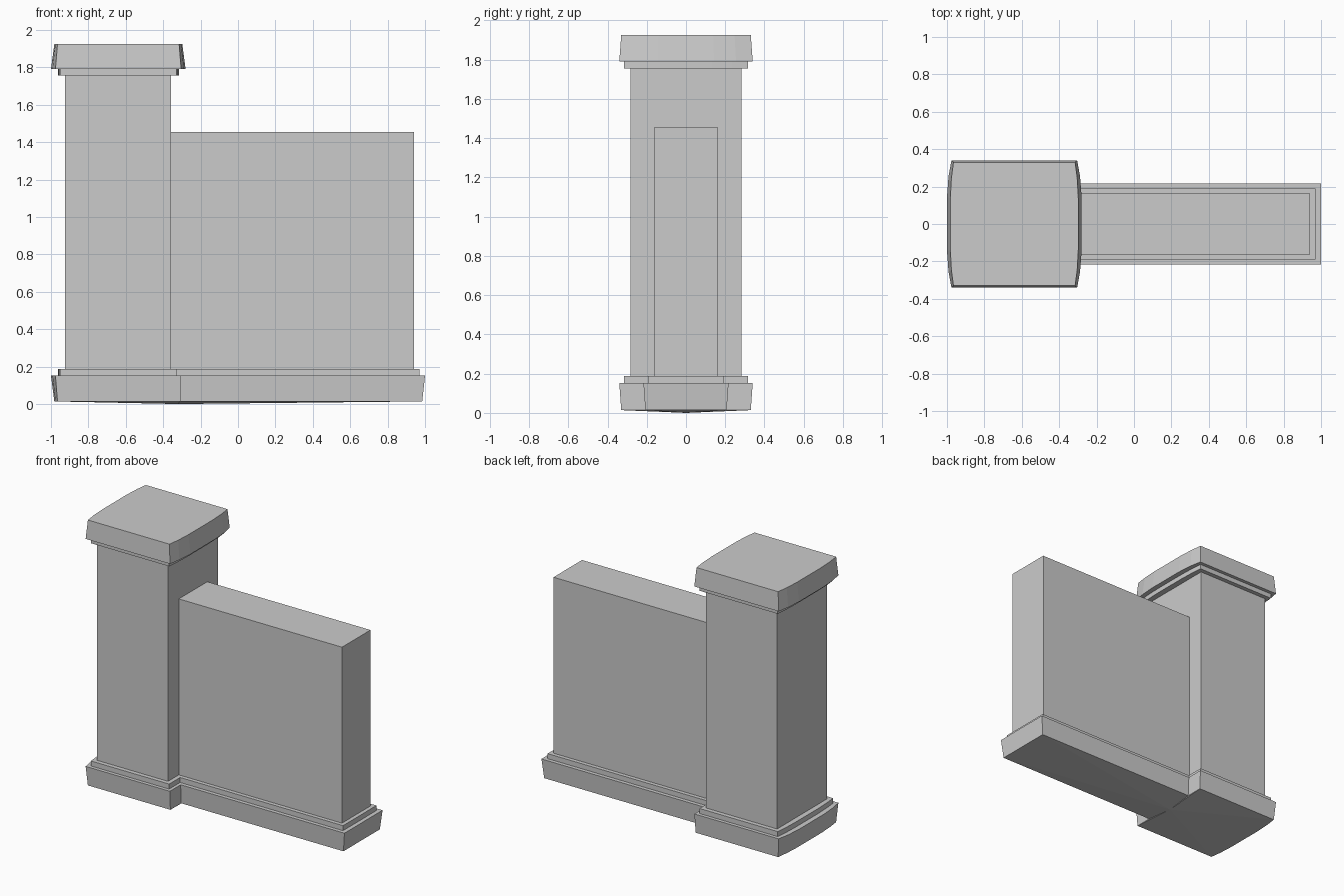
import bpy, bmesh

if "Cube" in bpy.data.objects:
    bpy.data.objects.remove(bpy.data.objects["Cube"])


def loft(name, rings, bottom_tip=None):
    """Skin stacked rings of (x, y, z) points and close both ends."""
    bm = bmesh.new()
    vs = [[bm.verts.new(p) for p in ring] for ring in rings]
    n = len(rings[0])
    for a, b in zip(vs, vs[1:]):
        for i in range(n):
            j = (i + 1) % n
            bm.faces.new((a[i], a[j], b[j], b[i]))
    bm.faces.new(vs[-1])
    if bottom_tip:
        tip = bm.verts.new(bottom_tip)
        for i in range(n):
            bm.faces.new((vs[0][(i + 1) % n], vs[0][i], tip))
    else:
        bm.faces.new(vs[0][::-1])
    bmesh.ops.recalc_face_normals(bm, faces=bm.faces)
    mesh = bpy.data.meshes.new(name)
    bm.to_mesh(mesh)
    bm.free()
    ob = bpy.data.objects.new(name, mesh)
    bpy.context.collection.objects.link(ob)
    return ob


def bowed(x, hy, depth, sign):
    """Bowed side from y = -hy to hy whose outermost position is x."""
    steps = ((-1, 1), (-0.75, 0.35), (-0.42, 0), (0.42, 0), (0.75, 0.35), (1, 1))
    return [(x - sign * depth * d, hy * t) for t, d in steps]


def cap_outline(x0, x1, hy, depth, z):
    """Rectangle with both x sides bowed outwards."""
    pts = bowed(x1, hy, depth, 1) + bowed(x0, hy, depth, -1)[::-1]
    return [(x, y, z) for x, y in pts]


def base_outline(x0, x1, hy, depth, end, wall_hy, z):
    """Pillar foot with bowed left side, stepping in to the wall foot."""
    pts = [(x1, -hy), (x1, -wall_hy), (end, -wall_hy),
           (end, wall_hy), (x1, wall_hy), (x1, hy)]
    pts += bowed(x0, hy, depth, -1)[::-1]
    return [(x, y, z) for x, y in pts]


def box(name, x0, x1, hy, z0, z1):
    return loft(name, [[(x0, -hy, z), (x1, -hy, z), (x1, hy, z), (x0, hy, z)]
                       for z in (z0, z1)])


# Plinth under pillar and wall, tapered downwards with a slightly sagging underside
loft("plinth", [
    base_outline(-0.982, -0.308, 0.33, 0.017, 0.985, 0.207, 0.014),
    base_outline(-1.0, -0.305, 0.34, 0.024, 1.0, 0.217, 0.152),
], bottom_tip=(-0.32, 0, 0))

# Thin moulding on the plinth
loft("plinth_moulding", [
    base_outline(-0.963, -0.328, 0.315, 0.012, 0.97, 0.19, z)
    for z in (0.14, 0.188)])

# Pillar shaft and wall panel
box("pillar_shaft", -0.925, -0.358, 0.284, 0.16, 1.78)
box("wall_panel", -0.40, 0.942, 0.162, 0.16, 1.455)

# Moulding under the cap
loft("cap_moulding", [
    cap_outline(-0.963, -0.316, 0.315, 0.012, z) for z in (1.756, 1.80)])

# Cap, tapered upwards with bowed sides
loft("pillar_cap", [
    cap_outline(-1.0, -0.28, 0.34, 0.024, 1.79),
    cap_outline(-0.982, -0.298, 0.33, 0.017, 1.925)])
